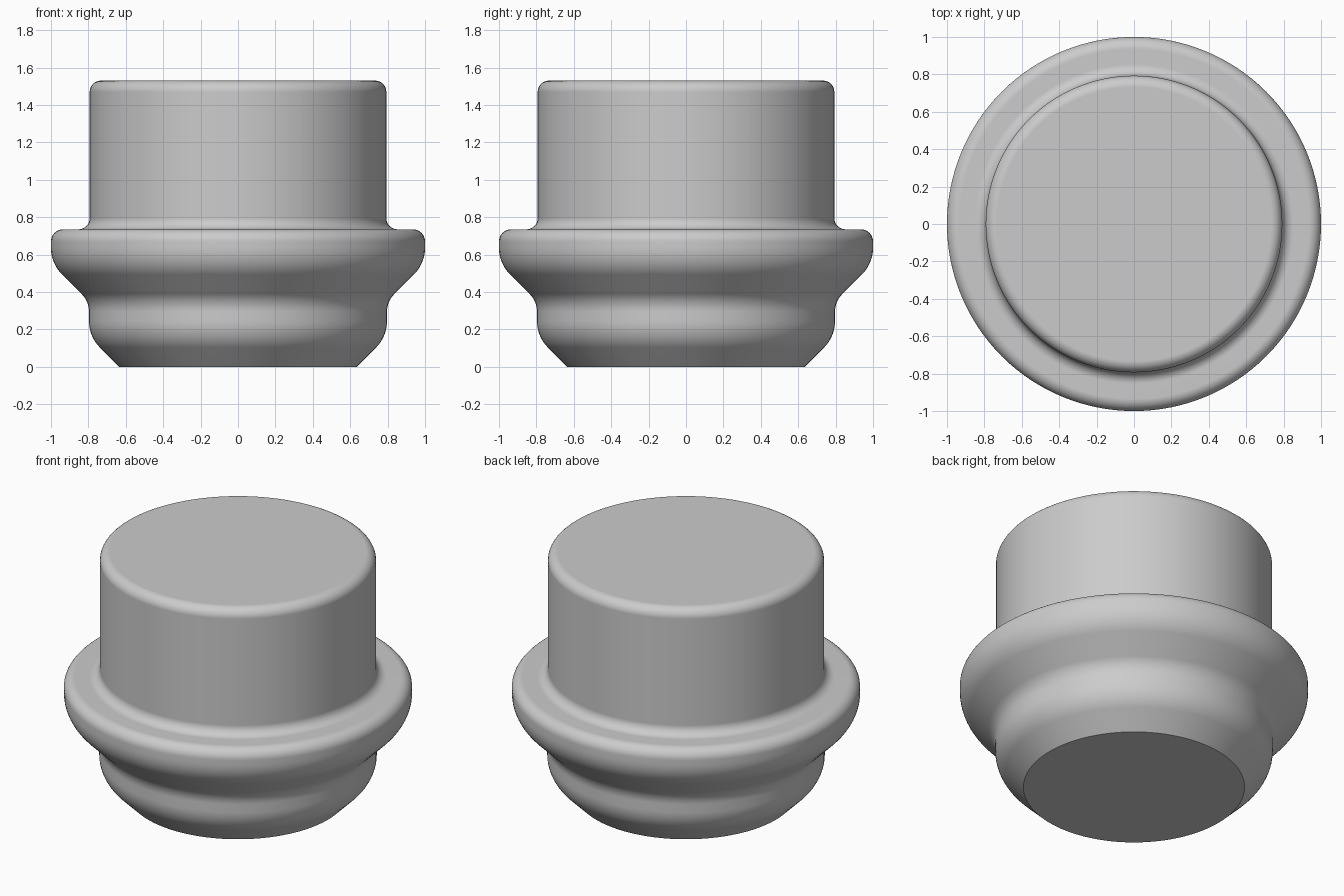
import bpy
import bmesh
import math
from mathutils import Vector

cube = bpy.data.objects.get("Cube")
if cube:
    bpy.data.objects.remove(cube, do_unlink=True)

SIDES = 128
ARC_STEPS = 8

# Half profile corners: radius, height, fillet radius
corners = [
    (0, 0, 0),
    (0.635, 0, 0),          # sharp base edge
    (0.797, 0.162, 0.2),    # lower bulge
    (0.797, 0.35, 0.13),    # waist
    (1, 0.553, 0.2),        # flange underside
    (1, 0.735, 0.065),      # flange top edge
    (0.793, 0.735, 0.06),   # fillet at the neck
    (0.793, 1.53, 0.06),    # top edge
    (0, 1.53, 0),
]


def rounded(points):
    """Replace each corner that has a fillet radius with a tangent arc."""
    path = []
    for i, (x, z, r) in enumerate(points):
        corner = Vector((x, z))
        if r == 0:
            path.append(corner)
            continue
        a = (Vector(points[i - 1][:2]) - corner).normalized()
        b = (Vector(points[i + 1][:2]) - corner).normalized()
        half = a.angle(b) / 2
        centre = corner + (a + b).normalized() * r / math.sin(half)
        start = corner + a * r / math.tan(half) - centre
        end = corner + b * r / math.tan(half) - centre
        turn = start.angle(end)
        for k in range(ARC_STEPS + 1):
            t = k / ARC_STEPS
            path.append(centre + (start * math.sin((1 - t) * turn)
                                  + end * math.sin(t * turn)) / math.sin(turn))
    return path


# Lathe the profile into rings, with one flat cap at each end
bm = bmesh.new()
rings = []
for p in rounded(corners)[1:-1]:
    rings.append([bm.verts.new((p.x * math.cos(a), p.x * math.sin(a), p.y))
                  for a in (math.tau * s / SIDES for s in range(SIDES))])
for low, high in zip(rings, rings[1:]):
    for s in range(SIDES):
        n = (s + 1) % SIDES
        bm.faces.new((low[s], low[n], high[n], high[s]))
bm.faces.new(rings[0][::-1])
bm.faces.new(rings[-1])
bmesh.ops.recalc_face_normals(bm, faces=bm.faces)

mesh = bpy.data.meshes.new("flanged_plug")
bm.to_mesh(mesh)
bm.free()
plug = bpy.data.objects.new("flanged_plug", mesh)
bpy.context.collection.objects.link(plug)

# Plain grey finish
grey = bpy.data.materials.new("plain_grey")
grey.use_nodes = True
colour = (0.6, 0.6, 0.6, 1)
grey.diffuse_color = colour
grey.node_tree.nodes["Principled BSDF"].inputs["Base Color"].default_value = colour
mesh.materials.append(grey)

# Smooth shading with a crisp base edge and flat caps
bpy.ops.object.select_all(action='DESELECT')
plug.select_set(True)
bpy.context.view_layer.objects.active = plug
bpy.ops.object.shade_smooth_by_angle(angle=math.radians(30))
weighted = plug.modifiers.new("flat_caps", 'WEIGHTED_NORMAL')
weighted.keep_sharp = True
